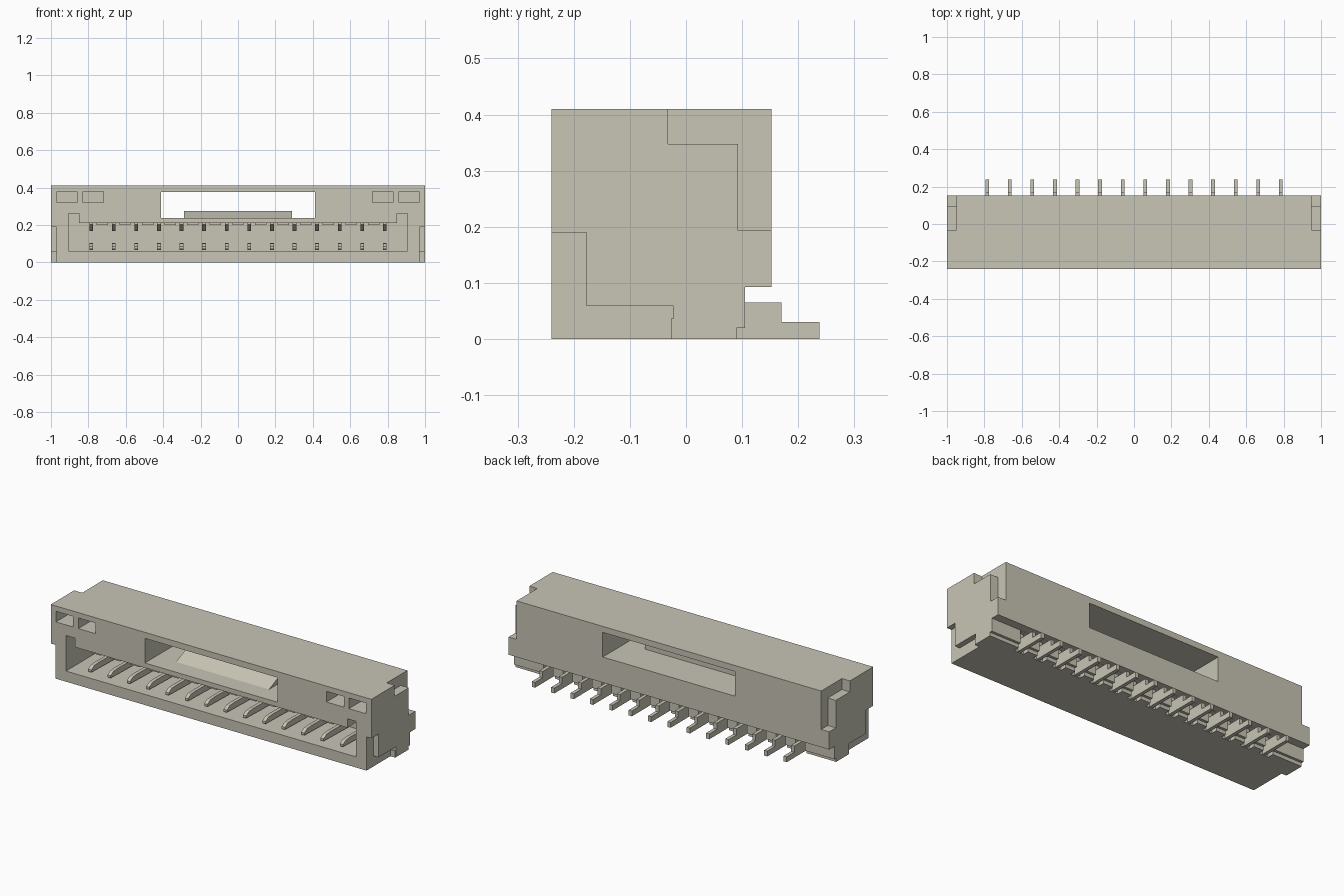
import bpy
import bmesh

cube = bpy.data.objects.get("Cube")
if cube:
    bpy.data.objects.remove(cube, do_unlink=True)

# One warm ivory plastic for everything
ivory = bpy.data.materials.new("warm_ivory")
ivory.use_nodes = True
COLOR = (0.58, 0.56, 0.465, 1)
ivory.diffuse_color = COLOR
ivory.node_tree.nodes["Principled BSDF"].inputs["Base Color"].default_value = COLOR


def add_prism(bm, points, start, end, axis="x"):
    """Extrude a (y, z) profile along x, or an (x, z) profile along y."""
    def place(p, d):
        return (d, p[0], p[1]) if axis == "x" else (p[0], d, p[1])
    rings = [[bm.verts.new(place(p, d)) for p in points] for d in (start, end)]
    bm.faces.new(rings[0])
    bm.faces.new(rings[1][::-1])
    n = len(points)
    for i in range(n):
        j = (i + 1) % n
        bm.faces.new((rings[0][j], rings[0][i], rings[1][i], rings[1][j]))


def add_box(bm, x0, x1, y0, y1, z0, z1):
    add_prism(bm, [(y0, z0), (y1, z0), (y1, z1), (y0, z1)], x0, x1)


def finish(name, bm):
    bmesh.ops.recalc_face_normals(bm, faces=bm.faces)
    mesh = bpy.data.meshes.new(name)
    bm.to_mesh(mesh)
    bm.free()
    mesh.materials.append(ivory)
    obj = bpy.data.objects.new(name, mesh)
    bpy.context.collection.objects.link(obj)
    return obj


def cut(target, bm):
    """Subtract a set of separate solids from the target."""
    cutter = finish("cutter", bm)
    cutter.hide_render = True
    mod = target.modifiers.new("cut", "BOOLEAN")
    mod.operation = "DIFFERENCE"
    mod.solver = "EXACT"
    mod.object = cutter
    bpy.context.view_layer.objects.active = target
    bpy.ops.object.modifier_apply(modifier=mod.name)
    bpy.data.objects.remove(cutter, do_unlink=True)


COUNT = 14
PITCH = 0.1208
pin_x = [(i - (COUNT - 1) / 2) * PITCH for i in range(COUNT)]
FRONT, BACK, TOP = -0.24, 0.152, 0.41

# Housing with stepped rear underside
bm = bmesh.new()
add_prism(bm, [(FRONT, 0), (0.09, 0), (0.09, 0.02), (0.105, 0.02), (0.105, 0.093),
               (BACK, 0.093), (BACK, TOP), (FRONT, TOP)], -1, 1)
housing = finish("housing", bm)

# Stepped notches at both ends
bm = bmesh.new()
for s in (-1, 1):
    add_prism(bm, [(-0.032, 0.5), (-0.032, 0.348), (0.093, 0.348), (0.093, 0.193),
                   (0.3, 0.193), (0.3, 0.5)], s * 0.95, s * 1.1)
    add_prism(bm, [(-0.3, 0.19), (-0.177, 0.19), (-0.177, 0.059), (-0.022, 0.059),
                   (-0.022, -0.1), (-0.3, -0.1)], s * 0.97, s * 1.1)
cut(housing, bm)

# Mating cavity, through window, front pockets and rear pin slots
bm = bmesh.new()
half = [(0.905, 0.06), (0.905, 0.26), (0.85, 0.26), (0.85, 0.21)]
add_prism(bm, half + [(-x, z) for x, z in reversed(half)], -0.3, 0.04, "y")
add_box(bm, -0.413, 0.413, -0.3, 0.3, 0.237, 0.376)
for s in (-1, 1):
    for x0, x1 in ((0.72, 0.828), (0.86, 0.968)):
        add_box(bm, s * x0, s * x1, -0.3, -0.1, 0.32, 0.38)
for x in pin_x:
    add_box(bm, x - 0.03, x + 0.03, 0.055, 0.12, -0.05, 0.0925)
cut(housing, bm)

# Latch ramp on the window floor
bm = bmesh.new()
add_prism(bm, [(-0.14, 0.236), (-0.05, 0.236), (-0.05, 0.275)], -0.29, 0.29)
finish("latch_ramp", bm)

# Small ribs along the cavity ceiling
bm = bmesh.new()
for a, b in zip(pin_x, pin_x[1:]):
    add_box(bm, a + 0.03, b - 0.03, -0.23, 0.041, 0.199, 0.212)
finish("ceiling_ribs", bm)

# Small foot beside each lower end notch
bm = bmesh.new()
for s in (-1, 1):
    add_box(bm, s * 0.965, s * 0.999, -0.027, -0.02, 0, 0.037)
finish("end_feet", bm)

# Contacts: rounded lower blade with solder tail, plus sloped upper arm
blade = [(-0.2, 0.072), (0.06, 0.065), (0.06, 0), (0.238, 0), (0.238, 0.03),
         (0.17, 0.03), (0.17, 0.065), (0.08, 0.065), (0.08, 0.1),
         (-0.14, 0.103), (-0.175, 0.1), (-0.2, 0.085)]
upper_arm = [(-0.2, 0.213), (-0.2, 0.203), (-0.14, 0.168), (0.045, 0.168), (0.045, 0.213)]
for i, x in enumerate(pin_x):
    bm = bmesh.new()
    add_prism(bm, blade, x - 0.01, x + 0.01)
    add_prism(bm, upper_arm, x - 0.01, x + 0.01)
    finish(f"contact_pin_{i + 1}", bm)
